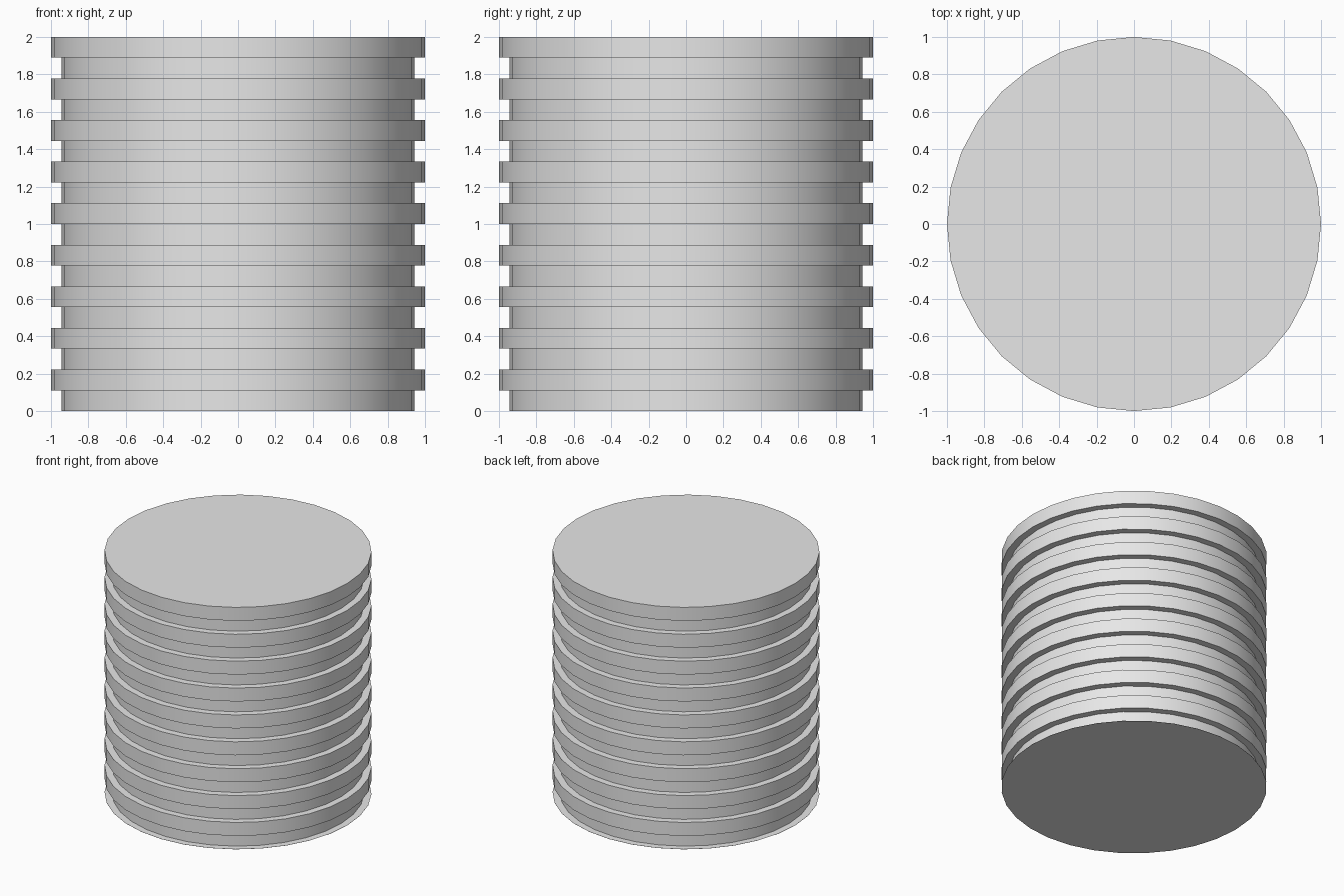
import bpy
import bmesh
from math import radians
from mathutils import Matrix

cube = bpy.data.objects.get("Cube")
if cube:
    bpy.data.objects.remove(cube, do_unlink=True)

SIDES = 32
LAYERS = 18
HEIGHT = 2.0
STEP = HEIGHT / LAYERS
OUTER = 1.0
INNER = OUTER - STEP / 2
BASE = 0.001

# Plain grey material
grey = bpy.data.materials.new("light_grey")
grey.use_nodes = True
colour = (0.8, 0.8, 0.8, 1.0)
grey.diffuse_color = colour
grey.node_tree.nodes["Principled BSDF"].inputs["Base Color"].default_value = colour

# Stepped side profile: paper-thin base lip, then alternating grooves and ribs
profile = [(OUTER, 0.0), (OUTER, BASE), (INNER, BASE)]
for i in range(LAYERS):
    radius = OUTER if i % 2 else INNER
    if i > 0:
        profile.append((radius, i * STEP))
    profile.append((radius, (i + 1) * STEP))

# Lathe the profile into rings, bridge them and cap both ends
bm = bmesh.new()
rings = []
for radius, z in profile:
    ring = bmesh.ops.create_circle(bm, segments=SIDES, radius=radius,
                                   matrix=Matrix.Translation((0, 0, z)))
    rings.append(ring["verts"])
for low, high in zip(rings, rings[1:]):
    for k in range(SIDES):
        n = (k + 1) % SIDES
        bm.faces.new((low[k], low[n], high[n], high[k]))
bm.faces.new(rings[0])
bm.faces.new(rings[-1])
bmesh.ops.recalc_face_normals(bm, faces=bm.faces)

mesh = bpy.data.meshes.new("ribbed_cylinder")
bm.to_mesh(mesh)
bm.free()
mesh.materials.append(grey)
body = bpy.data.objects.new("ribbed_cylinder", mesh)
bpy.context.collection.objects.link(body)

# Smooth round walls with crisp steps
bpy.ops.object.select_all(action="DESELECT")
body.select_set(True)
bpy.context.view_layer.objects.active = body
bpy.ops.object.shade_smooth_by_angle(angle=radians(30))
